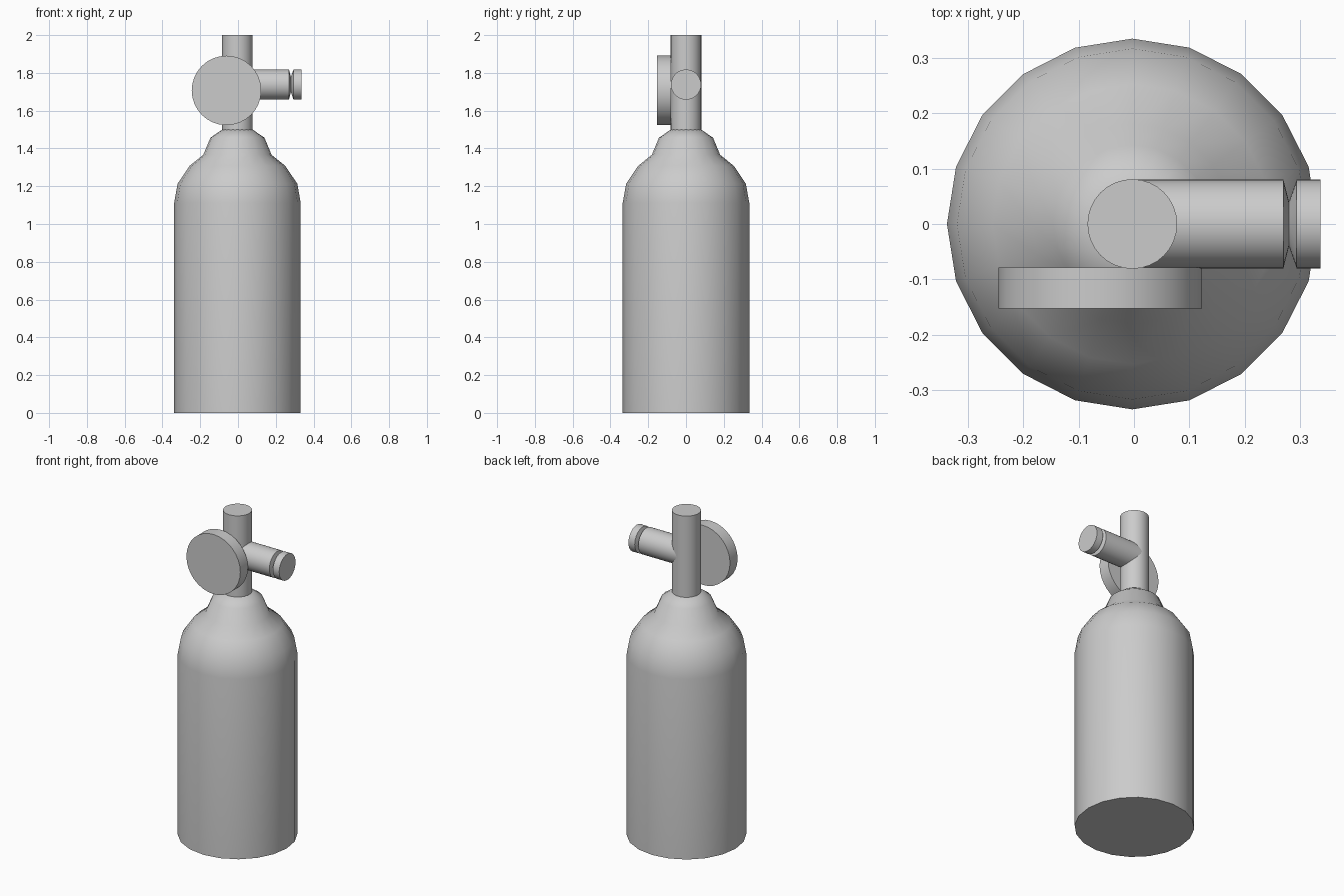
import bpy, bmesh, math
from mathutils import Matrix

if "Cube" in bpy.data.objects:
    bpy.data.objects.remove(bpy.data.objects["Cube"])


def lathe(name, profile, sides, matrix):
    """Revolve (radius, height) points around local z, with capped ends."""
    bm = bmesh.new()
    rings = []
    for r, h in profile:
        rings.append([bm.verts.new((r * math.cos(2 * math.pi * i / sides),
                                    r * math.sin(2 * math.pi * i / sides), h))
                      for i in range(sides)])
    for a, b in zip(rings, rings[1:]):
        for i in range(sides):
            j = (i + 1) % sides
            bm.faces.new((a[i], a[j], b[j], b[i]))
    bm.faces.new(rings[0][::-1])
    bm.faces.new(rings[-1])
    mesh = bpy.data.meshes.new(name)
    bm.to_mesh(mesh)
    bm.free()
    obj = bpy.data.objects.new(name, mesh)
    bpy.context.collection.objects.link(obj)
    obj.matrix_world = matrix
    bpy.ops.object.select_all(action='DESELECT')
    obj.select_set(True)
    bpy.context.view_layer.objects.active = obj
    bpy.ops.object.shade_smooth_by_angle(angle=math.radians(35))
    return obj


CX = -0.003
ALONG_X = Matrix.Rotation(math.pi / 2, 4, 'Y')
ALONG_Y = Matrix.Rotation(-math.pi / 2, 4, 'X')

# Tank body with domed shoulder and neck
lathe("tank_body", [(0.335, 0), (0.335, 1.112), (0.317, 1.213), (0.253, 1.308),
                    (0.181, 1.366), (0.143, 1.457), (0.08, 1.5)],
      20, Matrix.Translation((CX, 0, 0)))

# Upright valve stem
lathe("valve_stem", [(0.081, 1.495), (0.081, 2.0)], 32, Matrix.Translation((CX, 0, 0)))

# Side outlet with a V-groove near its tip
lathe("side_outlet", [(0.08, 0), (0.08, 0.27), (0.04, 0.28), (0.08, 0.294), (0.08, 0.337)],
      32, Matrix.Translation((0, 0, 1.738)) @ ALONG_X)

# Round gauge on the front of the stem
lathe("gauge_disc", [(0.184, -0.153), (0.184, -0.079)],
      32, Matrix.Translation((-0.061, 0, 1.707)) @ ALONG_Y)
